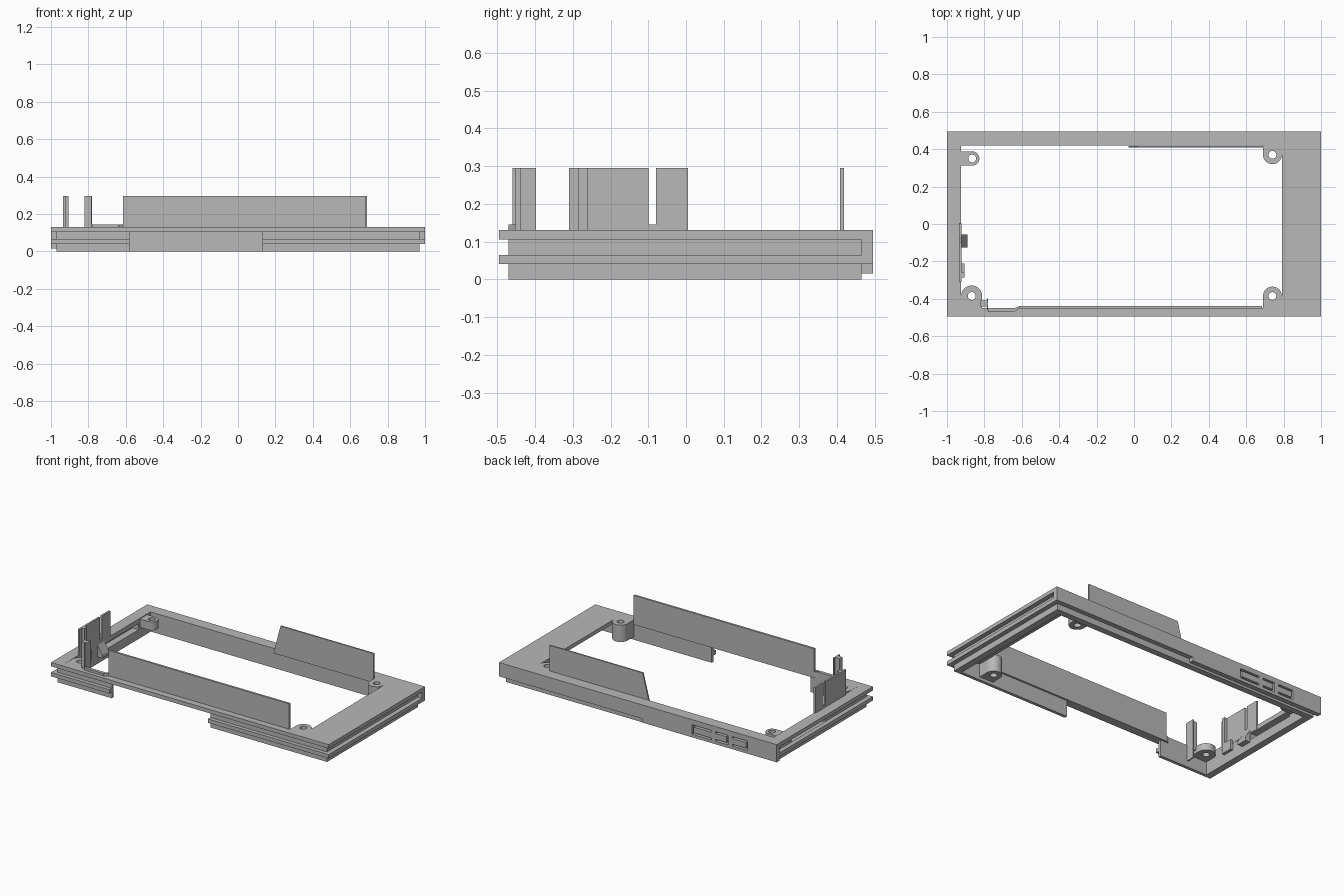
import bpy, bmesh, math
from mathutils import Vector

cube = bpy.data.objects.get("Cube")
if cube:
    bpy.data.objects.remove(cube, do_unlink=True)

grey = bpy.data.materials.new("plain_grey")
grey.use_nodes = True
grey.diffuse_color = (0.48, 0.48, 0.48, 1)
grey.node_tree.nodes["Principled BSDF"].inputs["Base Color"].default_value = grey.diffuse_color


def prism(name, outline, low, high, axis="z"):
    """Extrude a flat outline; axis y takes (x, z) points, axis x takes (y, z)."""
    place = {"z": lambda a, b, c: (a, b, c),
             "y": lambda a, b, c: (a, c, b),
             "x": lambda a, b, c: (c, a, b)}[axis]
    bm = bmesh.new()
    face = bm.faces.new([bm.verts.new(place(a, b, low)) for a, b in outline])
    extruded = bmesh.ops.extrude_face_region(bm, geom=[face])["geom"]
    moved = [v for v in extruded if isinstance(v, bmesh.types.BMVert)]
    bmesh.ops.translate(bm, verts=moved, vec=Vector(place(0, 0, high - low)))
    bmesh.ops.recalc_face_normals(bm, faces=bm.faces)
    mesh = bpy.data.meshes.new(name)
    bm.to_mesh(mesh)
    bm.free()
    mesh.materials.append(grey)
    obj = bpy.data.objects.new(name, mesh)
    bpy.context.collection.objects.link(obj)
    return obj


def box(name, x, y, z):
    return prism(name, [(x[0], y[0]), (x[1], y[0]), (x[1], y[1]), (x[0], y[1])], *z)


def circle(cx, cy, r, start=0, sweep=360, steps=24):
    count = steps if sweep == 360 else steps + 1
    angles = [math.radians(start + sweep * i / steps) for i in range(count)]
    return [(cx + r * math.cos(a), cy + r * math.sin(a)) for a in angles]


def cut(obj, cutters):
    """Subtract the cutters, bake the result and drop the helpers."""
    for cutter in cutters:
        cutter.hide_render = True
        mod = obj.modifiers.new("cut", "BOOLEAN")
        mod.operation, mod.solver, mod.object = "DIFFERENCE", "EXACT", cutter
    bpy.context.view_layer.update()
    graph = bpy.context.evaluated_depsgraph_get()
    baked = bpy.data.meshes.new_from_object(obj.evaluated_get(graph))
    obj.modifiers.clear()
    obj.data = baked
    for cutter in cutters:
        bpy.data.objects.remove(cutter, do_unlink=True)


def screw_tab(name, cx, cy, r, heading, reach, z):
    """Round-ended tab with a screw hole; heading is where the round end points."""
    arc = circle(cx, cy, r, heading - 90, 180)
    back = Vector((math.cos(math.radians(heading)), math.sin(math.radians(heading)))) * reach
    tail = [(arc[-1][0] - back.x, arc[-1][1] - back.y), (arc[0][0] - back.x, arc[0][1] - back.y)]
    tab = prism(name, arc + tail, *z)
    cut(tab, [prism("screw_hole", circle(cx, cy, 0.021), -0.1, 0.3)])


# Top bezel with its offset window
bezel = box("top_bezel", (-1, 1), (-0.495, 0.495), (0.105, 0.13))
cut(bezel, [box("window", (-0.925, 0.79), (-0.45, 0.42), (0, 0.3))])

# Side walls with outer rails
right_wall = box("right_wall", (-0.97, -0.925), (-0.47, 0.465), (0, 0.105))
right_rail = box("right_rail", (-1, -0.97), (-0.495, 0.465), (0.04, 0.065))
box("left_wall", (0.925, 0.97), (-0.47, 0.465), (0, 0.105))
box("left_rail", (0.97, 1), (-0.495, 0.465), (0.04, 0.065))
cut(right_wall, [box("port", (-1.1, -0.9), (-0.05, 0.3), (0.06, 0.1))])

# Front wall and rail in two runs, leaving a gap
for side, inner, wall_end, rail_end in (("right", -0.58, -0.925, -0.97), ("left", 0.13, 0.925, 0.97)):
    box(f"front_wall_{side}", sorted((inner, wall_end)), (-0.47, -0.45), (0, 0.105))
    box(f"front_rail_{side}", sorted((inner, rail_end)), (-0.495, -0.47), (0.04, 0.065))

# Back wall with stepped outer skin
box("back_wall", (-0.925, 0.925), (0.425, 0.465), (0, 0.105))
box("back_skin_left", (-0.03, 1), (0.465, 0.495), (0.04, 0.105))
back_skin = box("back_skin_right", (-1, -0.03), (0.465, 0.495), (0.015, 0.105))

# Three flexing buttons outlined by slots in the back skin
slots = []
for outer, inner, hinge_low in ((-0.53, -0.39, True), (-0.65, -0.56, False), (-0.79, -0.68, False)):
    for low in (0.035, 0.085):
        slots.append(box("slot", (outer, inner), (0.46, 0.51), (low, low + 0.012)))
    edge = inner - 0.012 if hinge_low else outer
    slots.append(box("slot", (edge, edge + 0.012), (0.46, 0.51), (0.036, 0.096)))
cut(back_skin, slots)

# Screw tabs in the four corners
screw_tab("tab_back_right", -0.865, 0.35, 0.038, 0, 0.06, (0.07, 0.125))
screw_tab("tab_front_right", -0.868, -0.385, 0.056, 90, 0.065, (0.085, 0.13))
screw_tab("tab_back_left", 0.74, 0.37, 0.05, -90, 0.05, (0.02, 0.13))
screw_tab("tab_front_left", 0.74, -0.385, 0.05, 90, 0.065, (0.02, 0.13))

# Upright guide plates at front and back
box("front_guide", (-0.615, 0.685), (-0.452, -0.438), (0.105, 0.295))
prism("back_guide", [(-0.03, 0.105), (0.69, 0.105), (0.69, 0.295), (0.02, 0.295)],
      0.408, 0.418, "y")
prism("front_guide_step", [(-0.78, -0.47), (-0.64, -0.47), (-0.615, -0.452),
                           (-0.615, -0.44), (-0.64, -0.45), (-0.78, -0.45)], 0.105, 0.145)

# Corner post beside the front guide
box("corner_post", (-0.82, -0.785), (-0.44, -0.41), (0.105, 0.295))
box("corner_post_fin", (-0.787, -0.78), (-0.46, -0.397), (0.04, 0.295))

# Upright panel on the right wall with a notch between its two halves
prism("right_panel", [(-0.31, 0.105), (0.005, 0.105), (0.005, 0.295), (-0.08, 0.295),
                      (-0.08, 0.145), (-0.10, 0.145), (-0.10, 0.295), (-0.31, 0.295)],
      -0.935, -0.923, "x")
box("panel_rib", (-0.924, -0.905), (-0.285, -0.26), (0.06, 0.295))
box("panel_rib_foot", (-0.924, -0.905), (-0.26, -0.21), (0.06, 0.125))

# Sloped catch under the panel
prism("catch", [(-0.925, 0.125), (-0.89, 0.065), (-0.89, 0.045), (-0.925, 0.045)],
      -0.125, -0.055, "y")
